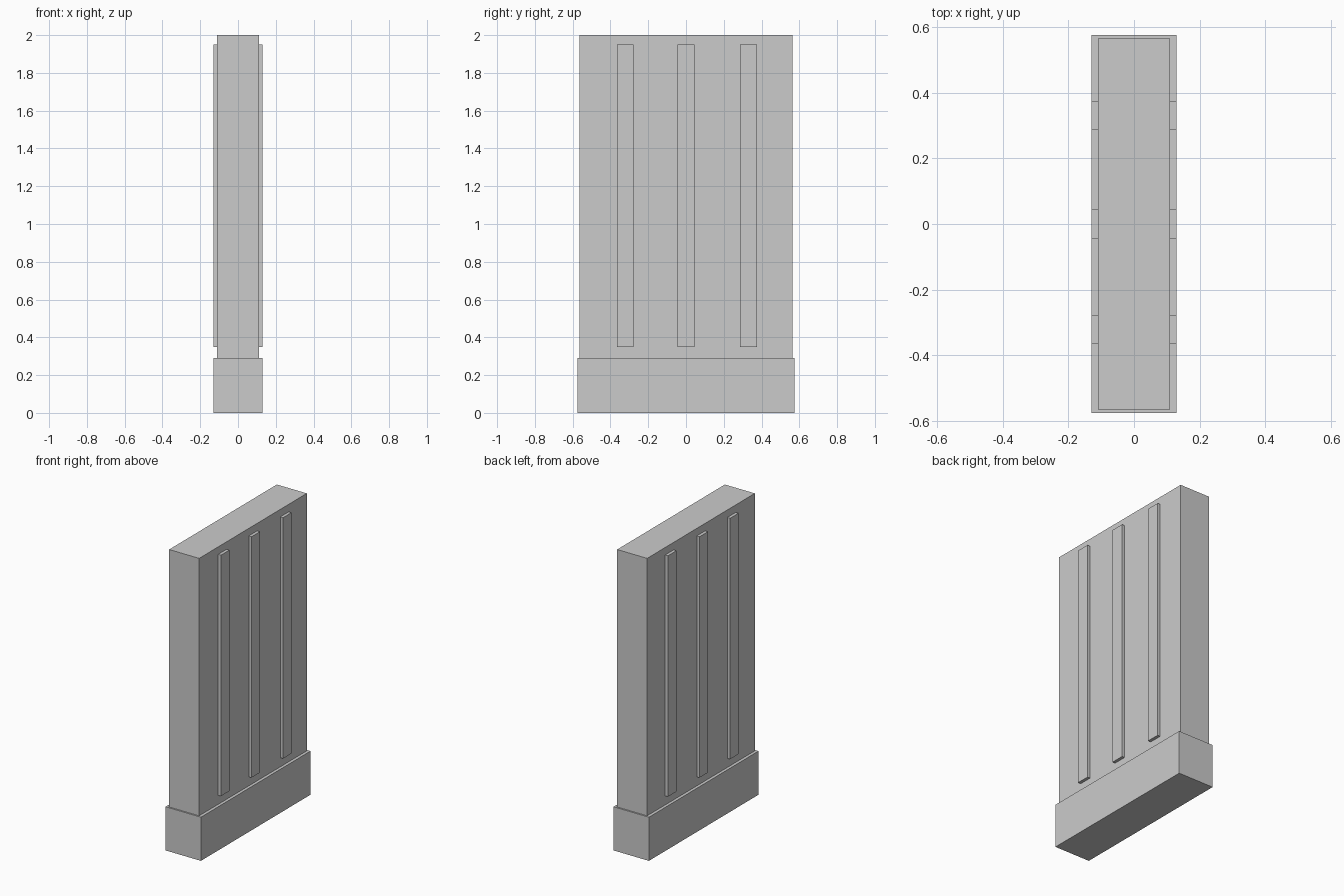
import bpy

if "Cube" in bpy.data.objects:
    bpy.data.objects.remove(bpy.data.objects["Cube"])


def box(name, x, y, z):
    """Box spanning the (min, max) range on each axis."""
    centre = [(a + b) / 2 for a, b in (x, y, z)]
    bpy.ops.mesh.primitive_cube_add(size=1, location=centre)
    obj = bpy.context.object
    obj.name = name
    obj.scale = [b - a for a, b in (x, y, z)]
    bpy.ops.object.transform_apply(location=True, rotation=False, scale=True)
    return obj


# Plinth and upright wall slab
box("base", (-0.13, 0.13), (-0.575, 0.575), (0, 0.29))
box("wall_panel", (-0.11, 0.11), (-0.565, 0.565), (0.29, 2.0))

# Raised vertical strips, mirrored onto both broad faces
for i, y in enumerate((-0.321, 0.0, 0.331), 1):
    strip = box(f"strip_{i}", (0.11, 0.13), (y - 0.044, y + 0.044), (0.35, 1.95))
    mirror = strip.modifiers.new("both_faces", 'MIRROR')
    mirror.use_axis = (True, False, False)
    mirror.use_mirror_merge = False
